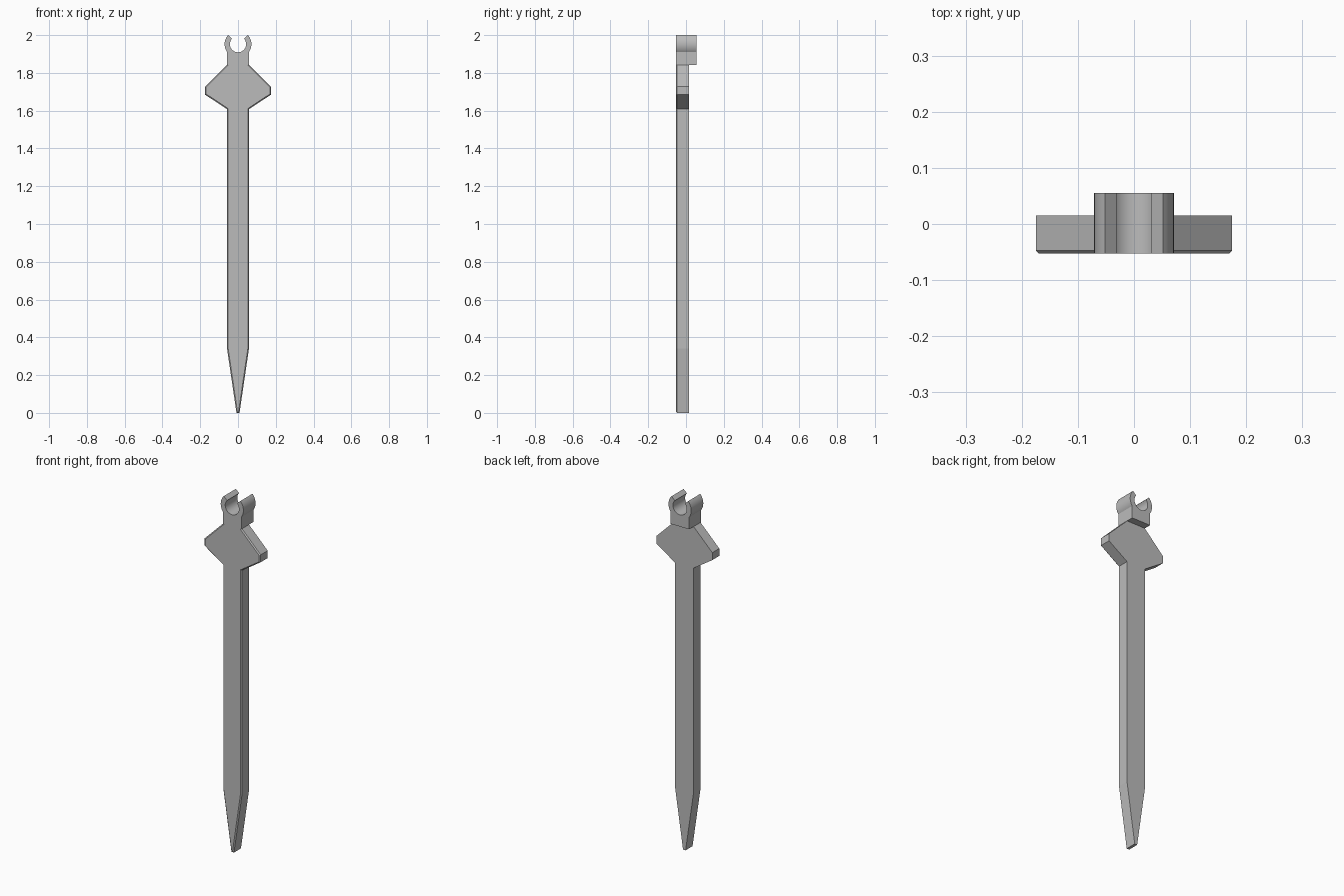
import bpy
import bmesh
from math import sin, cos, radians, asin, sqrt

cube = bpy.data.objects.get("Cube")
if cube:
    bpy.data.objects.remove(cube, do_unlink=True)

grey = bpy.data.materials.new("plain grey")
grey.use_nodes = True
colour = (0.5, 0.5, 0.5, 1)
grey.diffuse_color = colour
grey.node_tree.nodes["Principled BSDF"].inputs["Base Color"].default_value = colour

FRONT = -0.053
NECK = 0.058      # half width of blade and neck
SEAM = 1.843      # height where the clip sits on the guard


def mirrored(half):
    """Close a right-hand profile by mirroring it across x = 0."""
    return half + [(-x, z) for x, z in reversed(half)]


def extrude_profile(name, outline, back, chamfer=0):
    bm = bmesh.new()
    face = bm.faces.new([bm.verts.new((x, FRONT, z)) for x, z in outline])
    result = bmesh.ops.extrude_face_region(bm, geom=[face], use_keep_orig=True)
    moved = [v for v in result["geom"] if isinstance(v, bmesh.types.BMVert)]
    bmesh.ops.translate(bm, verts=moved, vec=(0, back - FRONT, 0))
    bmesh.ops.recalc_face_normals(bm, faces=bm.faces)
    if chamfer:
        # Front rim only, leaving the seam under the clip sharp
        rim = [e for e in bm.edges
               if all(abs(v.co.y - FRONT) < 1e-5 for v in e.verts)
               and not all(v.co.z > SEAM - 1e-4 for v in e.verts)]
        bmesh.ops.bevel(bm, geom=rim, offset=chamfer, segments=1,
                        affect='EDGES', clamp_overlap=True)
    mesh = bpy.data.meshes.new(name)
    bm.to_mesh(mesh)
    bm.free()
    mesh.materials.append(grey)
    obj = bpy.data.objects.new(name, mesh)
    bpy.context.collection.objects.link(obj)
    return obj


# Pointed stake with its diamond guard
stake = mirrored([(0.008, 0), (NECK, 0.34), (NECK, 1.608), (0.175, 1.685),
                  (0.175, 1.727), (NECK, SEAM)])
extrude_profile("stake_and_guard", stake, 0.015, 0.006)

# Open snap clip on a short neck
CENTRE, INNER, OUTER, STEPS = 1.952, 0.043, 0.071, 14
lip = radians(43)
join = -asin(sqrt(OUTER ** 2 - NECK ** 2) / OUTER)


def arc(radius, start, end):
    angles = [start + (end - start) * i / STEPS for i in range(STEPS + 1)]
    return [(radius * cos(a), CENTRE + radius * sin(a)) for a in angles]


half_clip = [(NECK, SEAM)] + arc(OUTER, join, lip) + arc(INNER, lip, radians(-87))
clip = extrude_profile("snap_clip", mirrored(half_clip), 0.055)
bpy.context.view_layer.objects.active = clip
clip.select_set(True)
bpy.ops.object.shade_smooth_by_angle(angle=radians(25))
